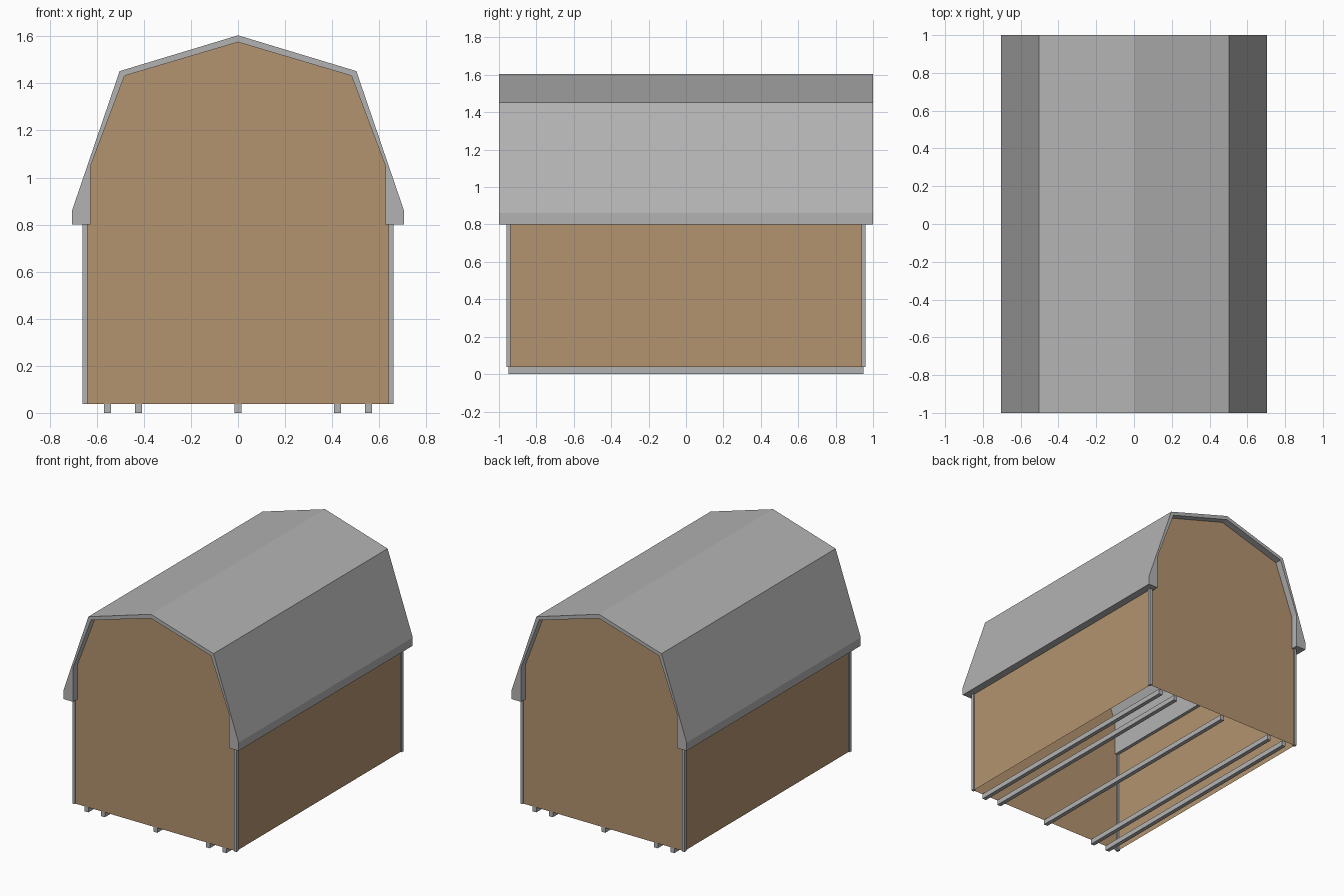
import bpy

if "Cube" in bpy.data.objects:
    bpy.data.objects.remove(bpy.data.objects["Cube"])

def material(name, rgb):
    m = bpy.data.materials.new(name)
    m.diffuse_color = (*rgb, 1)
    m.use_nodes = True
    m.node_tree.nodes["Principled BSDF"].inputs["Base Color"].default_value = m.diffuse_color
    return m

GREY = material("grey metal", (0.45, 0.45, 0.45))
BROWN = material("tan board", (0.456, 0.296, 0.162))

def mesh_object(name, verts, faces, mat):
    me = bpy.data.meshes.new(name)
    me.from_pydata(verts, [], faces)
    me.materials.append(mat)
    ob = bpy.data.objects.new(name, me)
    bpy.context.collection.objects.link(ob)
    return ob

def extrude_y(name, profile, y0, y1, mat):
    """Closed prism from a counter-clockwise (x, z) profile."""
    n = len(profile)
    verts = [(x, y, z) for y in (y0, y1) for x, z in profile]
    faces = [tuple(range(n)), tuple(range(2 * n - 1, n - 1, -1))]
    faces += [(i, i + n, (i + 1) % n + n, (i + 1) % n) for i in range(n)]
    return mesh_object(name, verts, faces, mat)

def box(name, x0, x1, y0, y1, z0, z1, mat):
    return extrude_y(name, [(x0, z0), (x1, z0), (x1, z1), (x0, z1)], y0, y1, mat)

BASE, EAVE = 0.037, 0.80
WX, WY = 0.65, 0.95

# gambrel roof shell with thick eaves
outer = [(0.705, EAVE), (0.705, 0.86), (0.503, 1.452)]
inner = [(0.482, 1.432), (0.626, 1.05), (0.626, EAVE)]
mirror = lambda pts: [(-x, z) for x, z in reversed(pts)]
roof = outer + [(0, 1.604)] + mirror(outer) + mirror(inner) + [(0, 1.575)] + inner
extrude_y("roof", roof, -1, 1, GREY)

# gable end walls, tucked just inside the roof thickness
half = [(WX, BASE), (WX, 0.95), (0.632, 1.055), (0.488, 1.439)]
gable = half + [(0, 1.585)] + mirror(half)
for name, s in (("front_wall", -1), ("back_wall", 1)):
    order = range(len(gable)) if s < 0 else range(len(gable) - 1, -1, -1)
    mesh_object(name, [(x, s * WY, z) for x, z in gable], [tuple(order)], BROWN)

# side walls
for name, s in (("left_wall", -1), ("right_wall", 1)):
    verts = [(s * WX, -s * WY, BASE), (s * WX, s * WY, BASE),
             (s * WX, s * WY, 0.9), (s * WX, -s * WY, 0.9)]
    mesh_object(name, verts, [(0, 1, 2, 3)], BROWN)

# corner trim posts
for sx, side in ((-1, "left"), (1, "right")):
    for sy, end in ((-1, "front"), (1, "back")):
        xs = sorted((sx * 0.64, sx * 0.66))
        ys = sorted((sy * 0.938, sy * 0.96))
        box(f"{end}_{side}_corner_trim", *xs, *ys, BASE, EAVE + 0.01, GREY)

# floor skids
for i, x in enumerate((-0.555, -0.422, 0, 0.422, 0.555)):
    box(f"skid_{i + 1}", x - 0.015, x + 0.015, -0.948, 0.948, 0, BASE, GREY)
